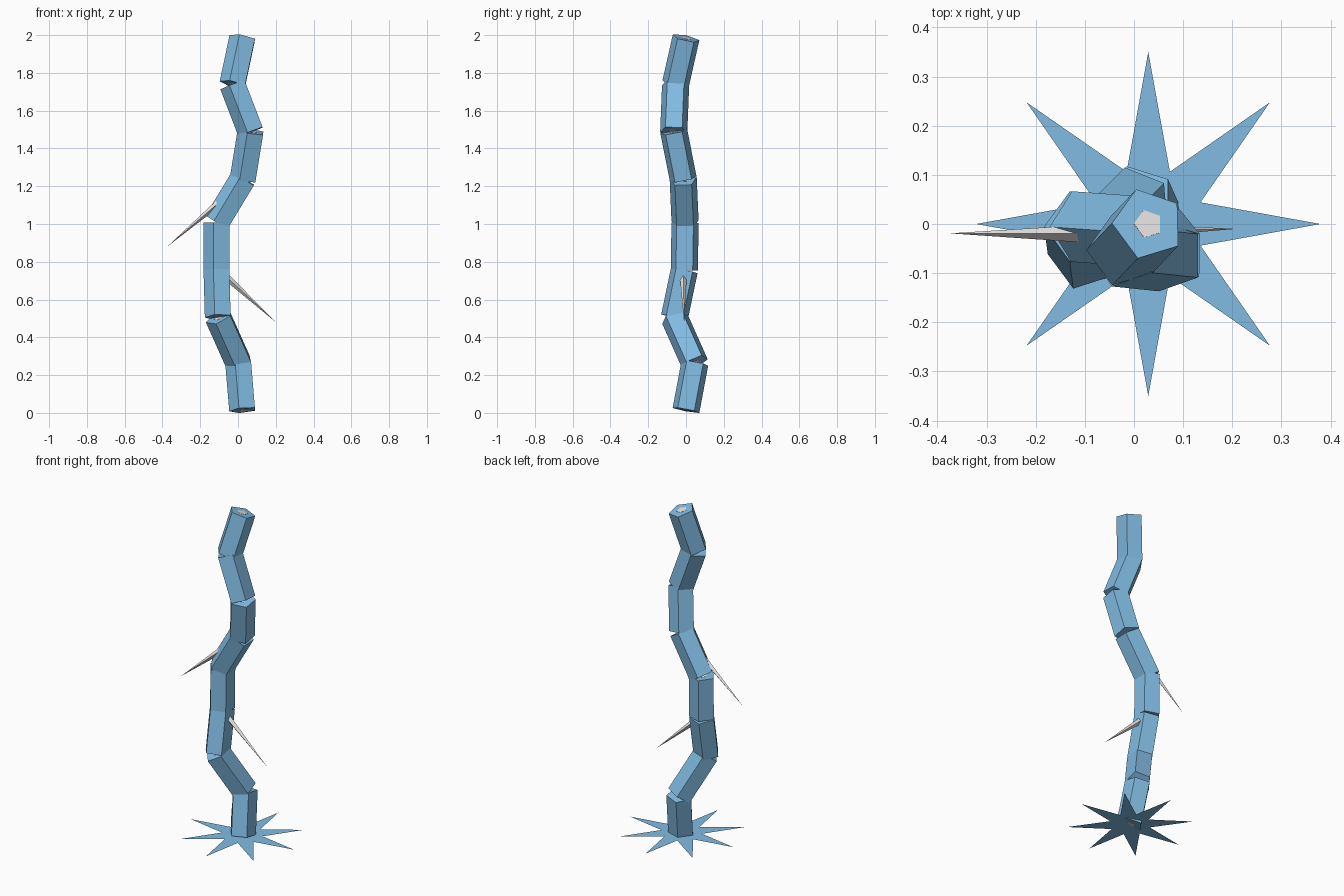
import bpy, bmesh, math
from mathutils import Vector

if "Cube" in bpy.data.objects:
    bpy.data.objects.remove(bpy.data.objects["Cube"])


def material(name, color):
    m = bpy.data.materials.new(name)
    m.diffuse_color = (*color, 1)
    m.use_nodes = True
    m.node_tree.nodes["Principled BSDF"].inputs["Base Color"].default_value = m.diffuse_color
    return m


blue = material("bark blue", (0.222, 0.5, 0.765))
grey = material("pale grey", (0.83, 0.80, 0.785))


def add_object(name, bm, mat):
    bmesh.ops.recalc_face_normals(bm, faces=bm.faces)
    me = bpy.data.meshes.new(name)
    bm.to_mesh(me)
    bm.free()
    me.materials.append(mat)
    ob = bpy.data.objects.new(name, me)
    bpy.context.collection.objects.link(ob)
    return ob


def ring(center, axis, radius, sides=5):
    # polygon with one corner on the -x side, tilted to the axis
    rot = Vector((0, 0, 1)).rotation_difference(axis)
    angles = [math.pi + i * math.tau / sides for i in range(sides)]
    return [center + rot @ Vector((radius * math.cos(a), radius * math.sin(a), 0)) for a in angles]


def prism(name, a, b, radius, mat, extra=0.0):
    axis = (b - a).normalized()
    bm = bmesh.new()
    low = [bm.verts.new(p) for p in ring(a - axis * extra, axis, radius)]
    high = [bm.verts.new(p) for p in ring(b + axis * extra, axis, radius)]
    n = len(low)
    for i in range(n):
        j = (i + 1) % n
        bm.faces.new((low[i], low[j], high[j], high[i]))
    bm.faces.new(low[::-1])
    bm.faces.new(high)
    return add_object(name, bm, mat)


def spike(name, base, tip, radius, mat):
    bm = bmesh.new()
    low = [bm.verts.new(p) for p in ring(base, (tip - base).normalized(), radius, 4)]
    top = bm.verts.new(tip)
    for i in range(len(low)):
        bm.faces.new((low[i], low[(i + 1) % len(low)], top))
    bm.faces.new(low[::-1])
    return add_object(name, bm, mat)


# Crooked trunk of separate five-sided pieces around a thin core
joints = [Vector(p) for p in (
    (0.029, 0.0, 0.0145), (0.008, 0.047, 0.265), (-0.1, -0.061, 0.507),
    (-0.107, -0.009, 0.755), (-0.107, -0.005, 1.007), (0.032, -0.015, 1.238),
    (0.073, -0.065, 1.49), (-0.023, -0.055, 1.74), (0.029, 0.0, 1.984))]
for i, (a, b) in enumerate(zip(joints, joints[1:]), 1):
    prism(f"trunk_piece_{i}", a, b, 0.0755, blue)
    prism(f"trunk_core_{i}", a, b, 0.03, grey, 0.001)

# Two thorns that point down and outward
spike("thorn_left", Vector((-0.04, -0.02, 1.165)), Vector((-0.375, -0.019, 0.88)), 0.022, grey)
spike("thorn_right", Vector((-0.107, -0.015, 0.76)), Vector((0.208, -0.01, 0.474)), 0.021, grey)

# Flat eight-pointed root star around the trunk's foot
bm = bmesh.new()
foot = joints[0]
hub = bm.verts.new(foot)
star = []
for i in range(16):
    r = 0.35 if i % 2 == 0 else 0.115
    t = i * math.pi / 8
    star.append(bm.verts.new(foot + Vector((r * math.cos(t), r * math.sin(t), 0))))
for i in range(16):
    bm.faces.new((hub, star[i], star[(i + 1) % 16]))
add_object("root_star", bm, blue)
